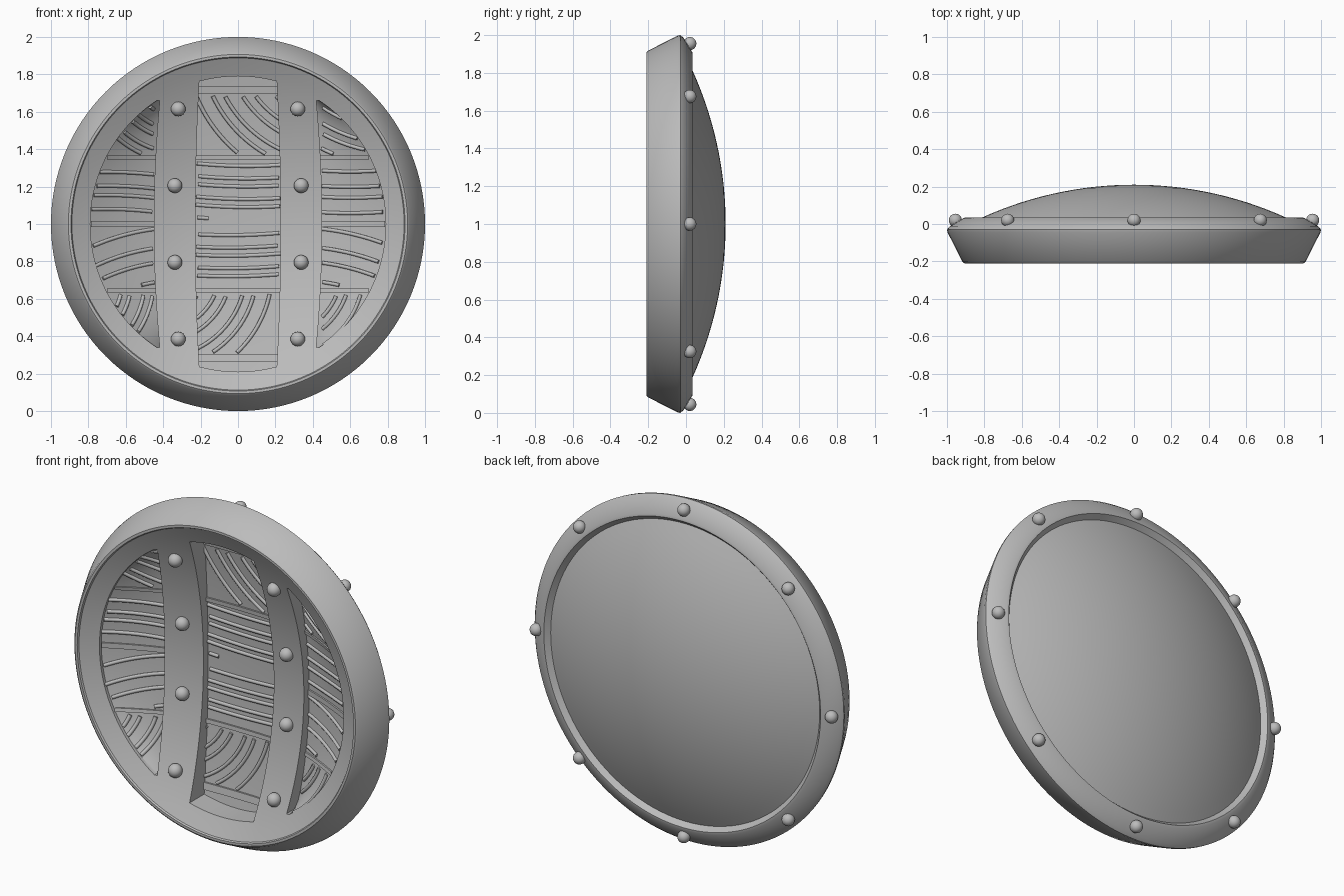
import bpy, bmesh, math
from mathutils import Vector, Matrix

cube = bpy.data.objects.get("Cube")
if cube:
    bpy.data.objects.remove(cube)

grey = bpy.data.materials.new("plain_grey")
grey.use_nodes = True
colour = (0.5, 0.5, 0.5, 1)
grey.diffuse_color = colour
grey.node_tree.nodes["Principled BSDF"].inputs["Base Color"].default_value = colour

CENTRE = Vector((0, 0, 1))
OPENING = 0.79      # radius that bounds the openings
INNER_R, OUTER_R = 1.9, 1.97


def link(name, data):
    ob = bpy.data.objects.new(name, data)
    ob.location = CENTRE
    bpy.context.collection.objects.link(ob)
    data.materials.append(grey)
    return ob


def from_bmesh(name, bm):
    bmesh.ops.recalc_face_normals(bm, faces=bm.faces)
    me = bpy.data.meshes.new(name)
    bm.to_mesh(me)
    bm.free()
    return link(name, me)


def smooth(ob):
    bpy.ops.object.select_all(action='DESELECT')
    ob.select_set(True)
    bpy.context.view_layer.objects.active = ob
    bpy.ops.object.shade_smooth_by_angle(angle=math.radians(25))


def sphere_y(r, radius, top):
    return top - radius + math.sqrt(radius ** 2 - r * r)


def strap_y(x, z):
    return sphere_y(math.hypot(x, z), INNER_R, 0.02)


def strap_edge(x, z):
    return x * (1 - 0.16 * z * z)


def floor_y(x, z):
    """Depth of the recessed plank surface."""
    if abs(x) < 0.33:
        return 0.055 - 0.115 * (x * x + z * z)
    e = strap_edge(0.44, z)
    rim = math.sqrt(max(OPENING ** 2 - z * z, 0))
    u = min(max((abs(x) - e) / max(rim - e, 0.02), 0), 1)
    return strap_y(x, z) + (1 - u) * (0.05 + 0.12 * z * z) + u * 0.018


# Body: one lathed shell with domed back, grooved rim and dished front
def lathe(name, profile, steps=128):
    bm = bmesh.new()
    verts = [bm.verts.new((r, y, 0)) for r, y in profile]
    edges = [bm.edges.new(pair) for pair in zip(verts, verts[1:])]
    bmesh.ops.spin(bm, geom=verts + edges, axis=(0, 1, 0), cent=(0, 0, 0),
                   angle=math.tau, steps=steps)
    bmesh.ops.remove_doubles(bm, verts=bm.verts, dist=1e-4)
    return from_bmesh(name, bm)


n = 16
back = [(0.87 * i / n, sphere_y(0.87 * i / n, OUTER_R, 0.21)) for i in range(n + 1)]
rim = [(0.895, 0.035), (0.91, 0.033), (0.985, -0.012), (1.0, -0.03), (0.997, -0.045),
       (0.917, -0.202), (0.907, -0.21), (0.893, -0.21)]
front = [(0.888 * i / n, sphere_y(0.888 * i / n, INNER_R, 0.02)) for i in range(n, -1, -1)]
body = lathe("shield_body", back + rim + front)


# Openings between the straps, cut down to the plank surface
def cutter(outline):
    bm = bmesh.new()
    nu, nv = 10, 36
    layers = []
    for deep in (False, True):
        grid = []
        for j in range(nv + 1):
            row = []
            for i in range(nu + 1):
                x, z = outline(i / nu, 2 * j / nv - 1)
                row.append(bm.verts.new((x, floor_y(x, z) if deep else -0.5, z)))
            grid.append(row)
        layers.append(grid)
        for j in range(nv):
            for i in range(nu):
                bm.faces.new((grid[j][i], grid[j][i + 1], grid[j + 1][i + 1], grid[j + 1][i]))
    bound = [e for e in bm.edges if e.is_boundary]
    bmesh.ops.bridge_loops(bm, edges=bound)
    ob = from_bmesh("opening_cutter", bm)
    ob.hide_render = True
    return ob


def middle(u, v):
    u = 2 * u - 1
    z = v * math.sqrt(OPENING ** 2 - (0.205 * u) ** 2)
    return u * strap_edge(0.228, z), z


def side(sign):
    def outline(u, v):
        z = v * 0.66
        e = strap_edge(0.45, z)
        return sign * (e + u * (math.sqrt(OPENING ** 2 - z * z) - e)), z
    return outline


for outline in (middle, side(1), side(-1)):
    cut = cutter(outline)
    mod = body.modifiers.new("opening", 'BOOLEAN')
    mod.operation, mod.solver, mod.object = 'DIFFERENCE', 'EXACT', cut
    bpy.context.view_layer.objects.active = body
    bpy.ops.object.modifier_apply(modifier=mod.name)
    bpy.data.objects.remove(cut)
smooth(body)


# Planks: curved raised ridges following the recessed surface
def ridges(name, centre, radii, box, thick=0.011):
    cu = bpy.data.curves.new(name, 'CURVE')
    cu.dimensions = '3D'
    cu.bevel_depth, cu.bevel_resolution, cu.use_fill_caps = thick, 1, True
    x0, x1, z0, z1 = box
    for r in radii:
        pts = []
        count = int(60 + r * 300)
        for k in range(count):
            a = math.tau * k / count + math.pi / 4
            x, z = centre[0] + r * math.cos(a), centre[1] + r * math.sin(a)
            if x0 <= x <= x1 and z0 <= z <= z1 and math.hypot(x, z) < 0.795:
                pts.append((x, floor_y(x, z) - 0.002, z, 1))
        if len(pts) > 1:
            sp = cu.splines.new('POLY')
            sp.points.add(len(pts) - 1)
            for p, co in zip(sp.points, pts):
                p.co = co
    return link(name, cu)


def steps(start, gap, count):
    return [start + gap * i + (0.012 if i % 2 else 0) for i in range(count)]


MID, LEFT, RIGHT = (-0.23, 0.23), (0.445, 0.8), (-0.8, -0.445)
TOP, BOTTOM = (0.375, 0.69), (-0.69, -0.375)
UPPER, LOWER = (0.03, 0.33), (-0.33, -0.01)
ridges("middle_top_ridges", (0.5, 0.98), steps(0.42, 0.07, 6), MID + TOP)
ridges("middle_bottom_ridges", (-0.42, -0.25), steps(0.24, 0.07, 6), MID + BOTTOM)
ridges("right_top_ridges", (-0.3, 0.85), steps(0.28, 0.06, 5), RIGHT + TOP)
ridges("right_bottom_ridges", (-0.95, -0.3), steps(0.26, 0.06, 5), RIGHT + BOTTOM)
ridges("left_top_ridges", (0.85, 1.2), steps(0.7, 0.06, 4), LEFT + TOP)
ridges("left_bottom_ridges", (0.2, -0.25), steps(0.28, 0.06, 5), LEFT + BOTTOM)
ridges("middle_upper_ridges", (0.05, 3), steps(2.69, 0.055, 6), MID + UPPER)
ridges("middle_lower_ridges", (-0.05, 3), steps(3.06, 0.055, 5), MID + LOWER)
ridges("right_upper_ridges", (-0.7, -2), steps(2.08, 0.062, 4), RIGHT + UPPER)
ridges("right_lower_ridges", (-0.3, -1.2), steps(0.9, 0.09, 4), RIGHT + LOWER)
ridges("left_upper_ridges", (0.6, 2.5), steps(2.22, 0.07, 4), LEFT + UPPER)
ridges("left_lower_ridges", (0.3, -1.4), steps(1.1, 0.09, 4), LEFT + LOWER)


# Crossbars at the plank joints
def crossbar(name, z, x0, x1, half):
    bm = bmesh.new()
    rows = []
    for i in range(13):
        x = x0 + (x1 - x0) * i / 12
        ring = []
        for dz, dy in ((-half, 0.01), (-half, -0.01), (half, -0.01), (half, 0.01)):
            ring.append(bm.verts.new((x, floor_y(x, z + dz) + dy, z + dz)))
        rows.append(ring)
    for a, b in zip(rows, rows[1:]):
        for k in range(4):
            bm.faces.new((a[k], a[k - 1], b[k - 1], b[k]))
    bm.faces.new(rows[0])
    bm.faces.new(rows[-1])
    return from_bmesh(name, bm)


for z, label in ((0.355, "upper"), (-0.355, "lower")):
    crossbar(label + "_middle_crossbar", z, -0.235, 0.235, 0.012)
    for s, part in ((1, "left"), (-1, "right")):
        crossbar(f"{label}_{part}_crossbar", z, s * 0.44, s * 0.7, 0.01)
    crossbar(label + "_end_crossbar", math.copysign(0.715, z), -0.22, 0.22, 0.02)
for s, part in ((1, "left"), (-1, "right")):
    crossbar(f"centre_{part}_crossbar", 0.0, s * 0.44, s * 0.785, 0.015)


# Rivets on the back rim and along the straps
def rivets(name, places, radius):
    bm = bmesh.new()
    for p in places:
        bmesh.ops.create_uvsphere(bm, u_segments=20, v_segments=12, radius=radius,
                                  matrix=Matrix.Translation(p))
    smooth(from_bmesh(name, bm))


rivets("rim_rivets", [(0.955 * math.cos(k * math.pi / 4), 0.02, 0.955 * math.sin(k * math.pi / 4))
                      for k in range(8)], 0.035)
spots = [(s * strap_edge(0.34, z), z) for s in (1, -1) for z in (-0.615, -0.205, 0.205, 0.615)]
rivets("strap_rivets", [(x, strap_y(x, z) - 0.012, z) for x, z in spots], 0.039)
